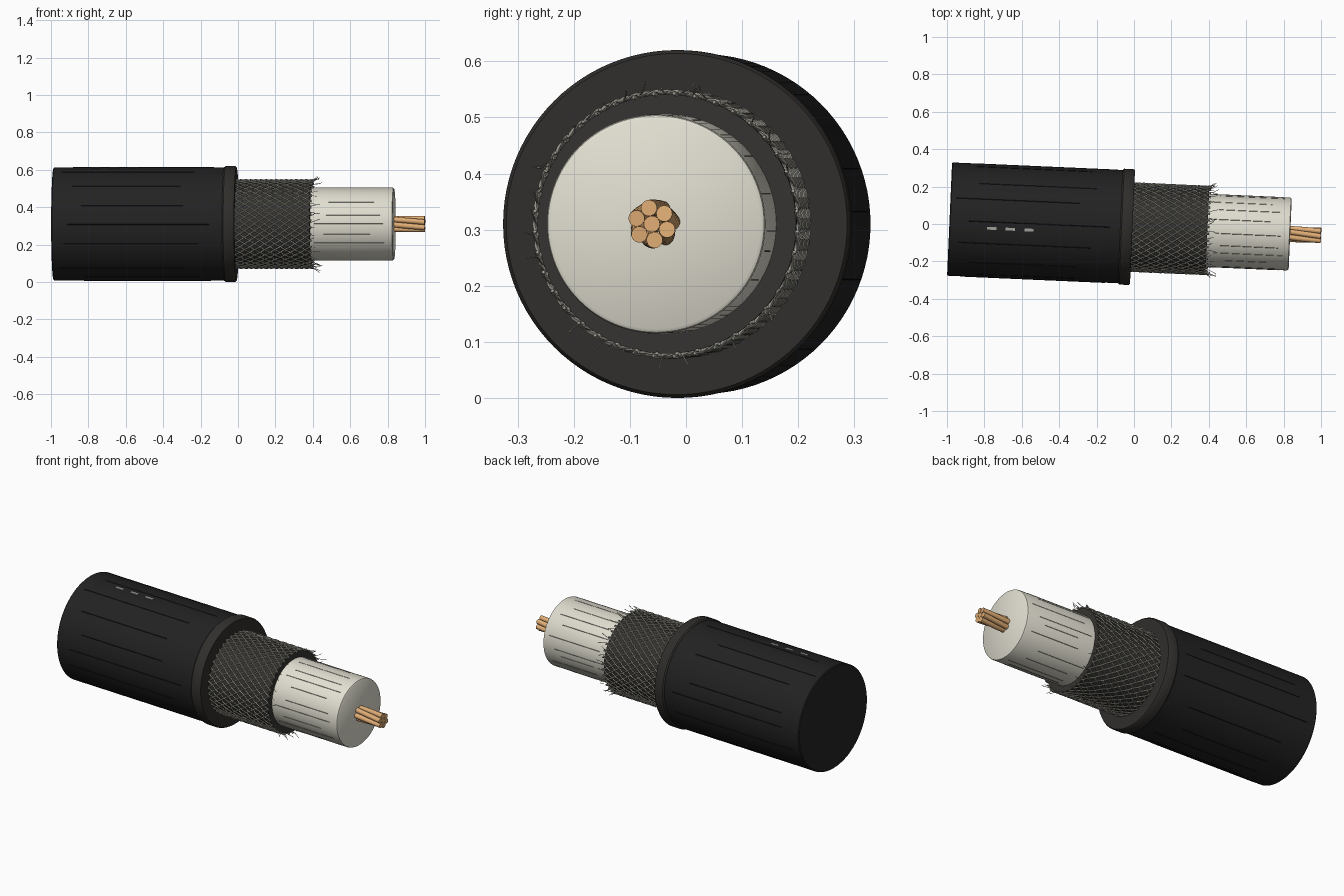
import bpy, bmesh, random
from math import sin, cos, pi, radians
from mathutils import Vector, Matrix

if "Cube" in bpy.data.objects:
    bpy.data.objects.remove(bpy.data.objects["Cube"])

random.seed(4)
# the cable runs along local x, turned slightly about z
PLACE = Matrix.Translation((0, -0.017, 0.31)) @ Matrix.Rotation(radians(-2.52), 4, 'Z')


def mat(name, *rgb):
    m = bpy.data.materials.new(name)
    m.diffuse_color = (*rgb, 1)
    m.use_nodes = True
    m.node_tree.nodes["Principled BSDF"].inputs["Base Color"].default_value = m.diffuse_color
    return m


BLACK = mat("black rubber", 0.016, 0.016, 0.016)
LIP = mat("worn rubber", 0.03, 0.028, 0.025)
CREASE = mat("crease", 0.008, 0.008, 0.008)
GREY = mat("print grey", 0.35, 0.35, 0.33)
STEEL = mat("braid metal", 0.36, 0.35, 0.30)
BRAIDBASE = mat("braid base", 0.035, 0.034, 0.03)
WHITE = mat("insulation white", 0.76, 0.74, 0.64)
SCRATCH = mat("insulation scratch", 0.25, 0.24, 0.2)
COPPER = mat("copper", 0.75, 0.42, 0.18)


def finish(name, bm, material):
    bmesh.ops.recalc_face_normals(bm, faces=bm.faces)
    me = bpy.data.meshes.new(name)
    bm.to_mesh(me)
    bm.free()
    ob = bpy.data.objects.new(name, me)
    bpy.context.collection.objects.link(ob)
    ob.matrix_world = PLACE
    me.materials.append(material)
    bpy.ops.object.select_all(action='DESELECT')
    ob.select_set(True)
    bpy.context.view_layer.objects.active = ob
    bpy.ops.object.shade_smooth_by_angle(angle=radians(40))
    return ob


def on(s, r, a):
    return Vector((s, r * cos(a), r * sin(a)))


def bridge(bm, rings):
    n = len(rings[0])
    for a, b in zip(rings, rings[1:]):
        for i in range(n):
            bm.faces.new((a[i], a[(i + 1) % n], b[(i + 1) % n], b[i]))
    bm.faces.new(rings[0])
    bm.faces.new(rings[-1])


def lathe(name, profile, material, n=96):
    bm = bmesh.new()
    bridge(bm, [[bm.verts.new(on(s, r, 2 * pi * i / n)) for i in range(n)] for s, r in profile])
    return finish(name, bm, material)


def wires(name, paths, radius, material, sides=4):
    bm = bmesh.new()
    for p in paths:
        rings = []
        for i, c in enumerate(p):
            t = (p[min(i + 1, len(p) - 1)] - p[max(i - 1, 0)]).normalized()
            out = Vector((0, c.y, c.z))
            if out.length < 1e-5:
                out = Vector((0, 0, 1))
            side = t.cross(out).normalized()
            up = side.cross(t)
            rings.append([bm.verts.new(c + radius * (cos(2 * pi * k / sides) * up + sin(2 * pi * k / sides) * side))
                          for k in range(sides)])
        bridge(bm, rings)
    return finish(name, bm, material)


# outer jacket, its cut lip, braid backing and insulation
lathe("outer_jacket", [(-0.987, 0.298), (-0.982, 0.303), (-0.05, 0.303)], BLACK)
lathe("jacket_lip", [(-0.073, 0.304), (-0.066, 0.31), (-0.016, 0.31), (-0.008, 0.304)], LIP)
lathe("braid_backing", [(-0.03, 0.231), (0.393, 0.231)], BRAIDBASE)
lathe("inner_insulation", [(0.37, 0.195), (0.825, 0.195), (0.832, 0.193), (0.836, 0.187)], WHITE)

# woven braid: two opposing sets of helical wires passing over and under
N = 40
braid = []
for d in (1, -1):
    for k in range(N):
        path = []
        for j in range(61):
            t = j / 60
            a = 2 * pi * k / N + d * 1.2 * t
            path.append(on(-0.01 + 0.412 * t, 0.2345 + d * 0.002 * cos(N * 1.2 * t), a))
        braid.append(path)
wires("braid_shield", braid, 0.0038, STEEL)

# loose wire ends at the cut of the braid
ends = []
for k in range(46):
    a = 2 * pi * k / 46 + random.uniform(-0.05, 0.05)
    length, flare, turn = random.uniform(0.02, 0.055), random.uniform(0, 0.024), random.uniform(-0.1, 0.1)
    ends.append([on(0.385 + (length + 0.01) * t, 0.235 + flare * t * t, a + turn * t) for t in (0, 0.35, 0.7, 1)])
wires("frayed_braid_ends", ends, 0.0015, STEEL)

# fine lengthwise lines on the jacket and the insulation
creases = []
for k in range(16):
    a = 2 * pi * k / 16 + random.uniform(-0.1, 0.1)
    s0, s1 = random.uniform(-0.96, -0.8), random.uniform(-0.3, -0.1)
    creases.append([on(s0, 0.3025, a), on(s1, 0.3025, a)])
wires("jacket_creases", creases, 0.002, CREASE)
scratches = []
for k in range(20):
    a = 2 * pi * k / 20 + random.uniform(-0.1, 0.1)
    s0 = random.uniform(0.4, 0.5)
    scratches.append([on(s0, 0.1945, a), on(random.uniform(0.7, 0.81), 0.1945, a)])
wires("insulation_scratches", scratches, 0.0016, SCRATCH)

# three plain printed dashes on top of the jacket
bm = bmesh.new()
for s in (-0.76, -0.66, -0.56):
    bmesh.ops.create_cube(bm, size=1, matrix=Matrix.Translation((s, -0.04, 0.3))
                          @ Matrix.Diagonal((0.05, 0.015, 0.006, 1)))
finish("printed_dashes", bm, GREY)

# stranded copper conductor: one straight core, six twisted strands
strands = [[Vector((0.8, 0, 0)), Vector((1.0, 0, 0))]]
for k in range(6):
    strands.append([on(0.8 + 0.2 * j / 12, 0.029, pi / 3 * k + 0.7 * j / 12) for j in range(13)])
wires("copper_strands", strands, 0.0145, COPPER, 16)
